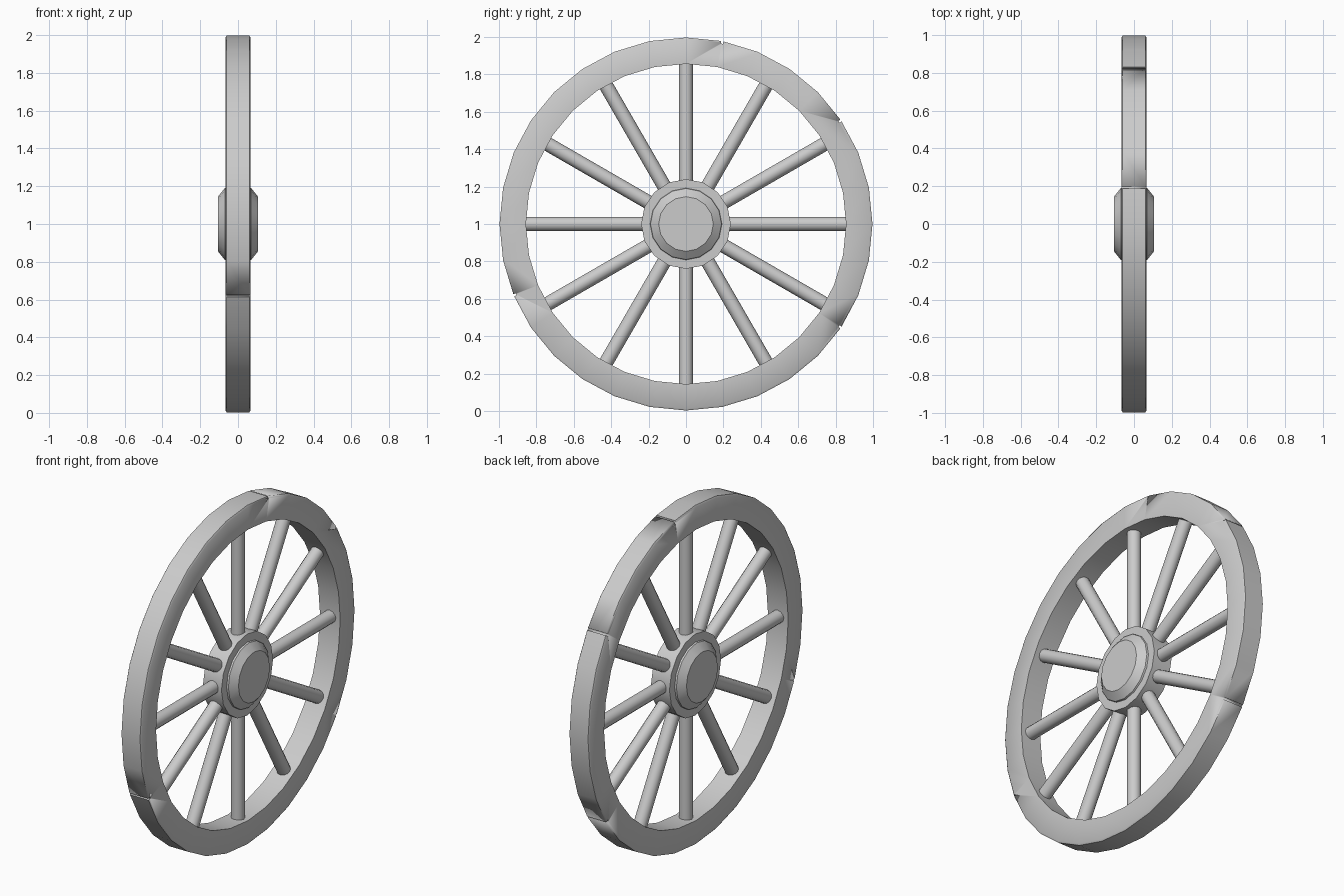
import bpy, bmesh, math
from mathutils import Matrix, Vector

if "Cube" in bpy.data.objects:
    bpy.data.objects.remove(bpy.data.objects["Cube"])

CENTRE = Vector((0, 0, 1))


def finish(bm, name, angle=35):
    bmesh.ops.recalc_face_normals(bm, faces=bm.faces)
    mesh = bpy.data.meshes.new(name)
    bm.to_mesh(mesh)
    bm.free()
    ob = bpy.data.objects.new(name, mesh)
    ob.location = CENTRE
    bpy.context.collection.objects.link(ob)
    bpy.ops.object.select_all(action='DESELECT')
    ob.select_set(True)
    bpy.context.view_layer.objects.active = ob
    bpy.ops.object.shade_smooth_by_angle(angle=math.radians(angle))
    return ob


def lathe(name, profile, sides, closed):
    """Spin (x, radius) points round the x axis."""
    bm = bmesh.new()
    rings = []
    for i in range(sides):
        a = 2 * math.pi * i / sides
        rings.append([bm.verts.new((x, r * math.cos(a), r * math.sin(a))) for x, r in profile])
    n = len(profile)
    for i in range(sides):
        p, q = rings[i], rings[(i + 1) % sides]
        for j in range(n if closed else n - 1):
            k = (j + 1) % n
            bm.faces.new((p[j], p[k], q[k], q[j]))
    if not closed:
        bm.faces.new([r[0] for r in rings])
        bm.faces.new([r[-1] for r in rings])
    return finish(bm, name)


# Rim with a slim chamfer on its outer edges
W = 0.066
rim = lathe("rim", [(-W, 0.856), (W, 0.856), (W, 0.988), (W - 0.006, 0.997),
                    (-W + 0.006, 0.997), (-W, 0.988)], 32, True)

# Joint grooves cut across the tread
bm = bmesh.new()
for deg in (78.75, 33.75, -33.75, 202.5):
    m = (Matrix.Rotation(math.radians(deg), 4, 'X') @ Matrix.Translation((0, 1.0, 0))
         @ Matrix.Diagonal((0.3, 0.034, 0.012, 1)))
    bmesh.ops.create_cube(bm, size=1, matrix=m)
cutter = finish(bm, "groove_cutter")
cutter.hide_render = True
cutter.hide_set(True)
mod = rim.modifiers.new("grooves", 'BOOLEAN')
mod.operation = 'DIFFERENCE'
mod.solver = 'EXACT'
mod.object = cutter

# Twelve round spokes
for i in range(12):
    bm = bmesh.new()
    m = Matrix.Rotation(math.radians(30 * i), 4, 'X') @ Matrix.Translation((0, 0, 0.535))
    bmesh.ops.create_cone(bm, cap_ends=True, segments=12, radius1=0.038, radius2=0.038,
                          depth=0.67, matrix=m)
    finish(bm, f"spoke_{i + 1}")

# Hub drum with stepped, sloping caps on both sides
half = [(0.105, 0.146), (0.07, 0.19), (0.06, 0.192), (0.06, 0.24)]
lathe("hub", half + [(-x, r) for x, r in reversed(half)], 16, False)
